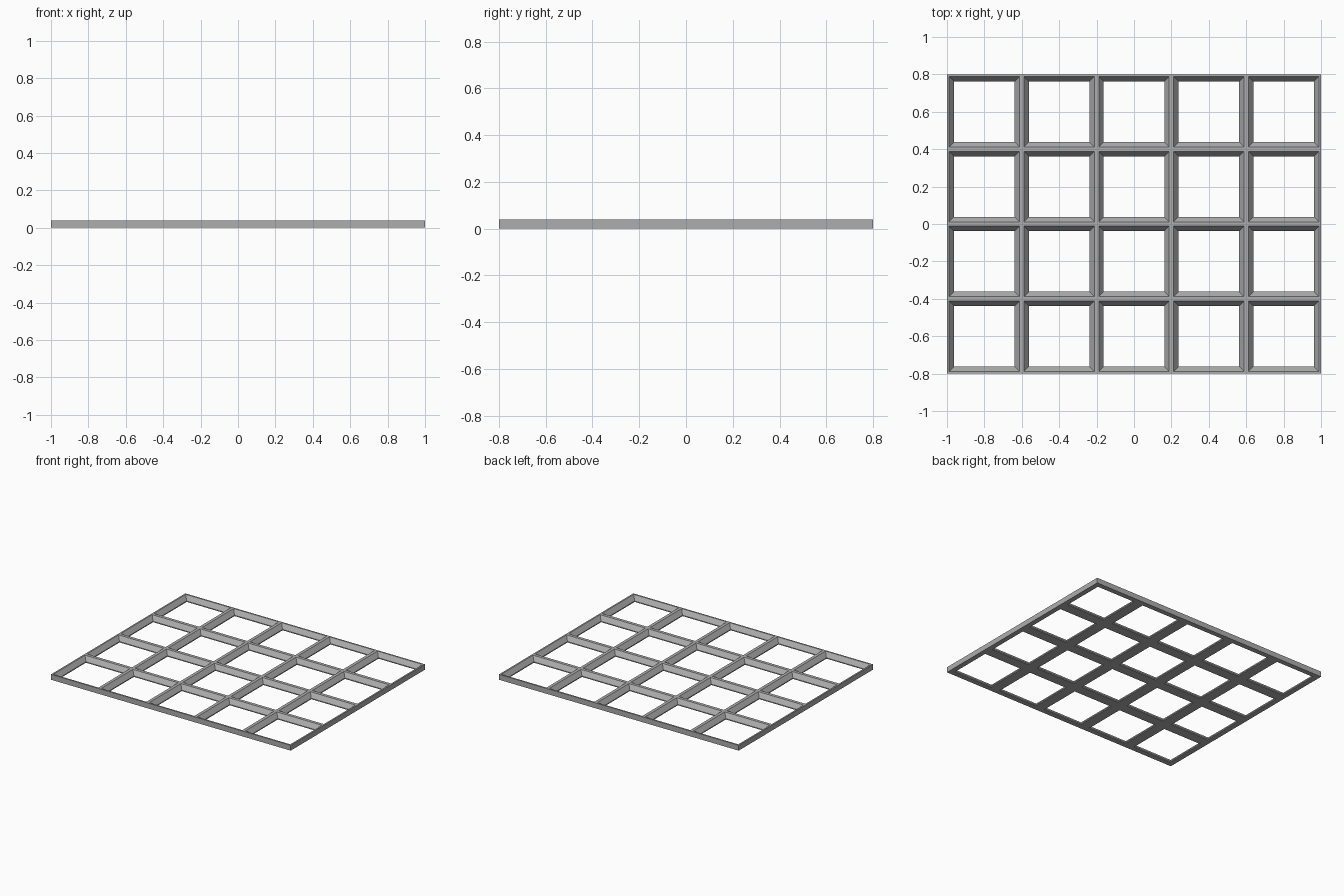
import bpy
import bmesh

if "Cube" in bpy.data.objects:
    bpy.data.objects.remove(bpy.data.objects["Cube"], do_unlink=True)

COLS, ROWS, CELL = 5, 4, 0.4
HEIGHT, LIP = 0.04, 0.007
TOP_INSET, LOW_INSET = 0.012, 0.038

grey = bpy.data.materials.new("grey plastic")
grey.use_nodes = True
grey.diffuse_color = (0.42, 0.42, 0.42, 1)
grey.node_tree.nodes["Principled BSDF"].inputs["Base Color"].default_value = grey.diffuse_color


def ring(bm, cx, cy, inset, z):
    """Square loop of vertices around a cell centre."""
    h = CELL / 2 - inset
    return [bm.verts.new((cx + sx * h, cy + sy * h, z))
            for sx, sy in ((-1, -1), (1, -1), (1, 1), (-1, 1))]


def bridge(bm, a, b, sides=range(4)):
    for i in sides:
        j = (i + 1) % 4
        bm.faces.new((a[i], a[j], b[j], b[i]))


# Tray grid: every cell is a tapered pocket with a short upright lip
bm = bmesh.new()
for c in range(COLS):
    for r in range(ROWS):
        cx = (c - (COLS - 1) / 2) * CELL
        cy = (r - (ROWS - 1) / 2) * CELL
        profile = [(0, 0), (0, LIP), (0, HEIGHT), (TOP_INSET, HEIGHT),
                   (LOW_INSET, LIP), (LOW_INSET, 0)]
        rings = [ring(bm, cx, cy, inset, z) for inset, z in profile]
        # Outer wall only where the cell meets the rim
        rim = [i for i, edge in enumerate((r == 0, c == COLS - 1, r == ROWS - 1, c == 0)) if edge]
        bridge(bm, rings[0], rings[1], rim)
        bridge(bm, rings[1], rings[2], rim)
        # Top ridge, sloped pocket, lip and underside
        for k in range(2, len(rings)):
            bridge(bm, rings[k], rings[(k + 1) % len(rings)])

bmesh.ops.remove_doubles(bm, verts=bm.verts, dist=0.0001)
loose = [v for v in bm.verts if not v.link_faces]
bmesh.ops.delete(bm, geom=loose, context='VERTS')
bmesh.ops.recalc_face_normals(bm, faces=bm.faces)
mesh = bpy.data.meshes.new("grid_frame")
bm.to_mesh(mesh)
bm.free()
mesh.materials.append(grey)
bpy.context.collection.objects.link(bpy.data.objects.new("grid_frame", mesh))
